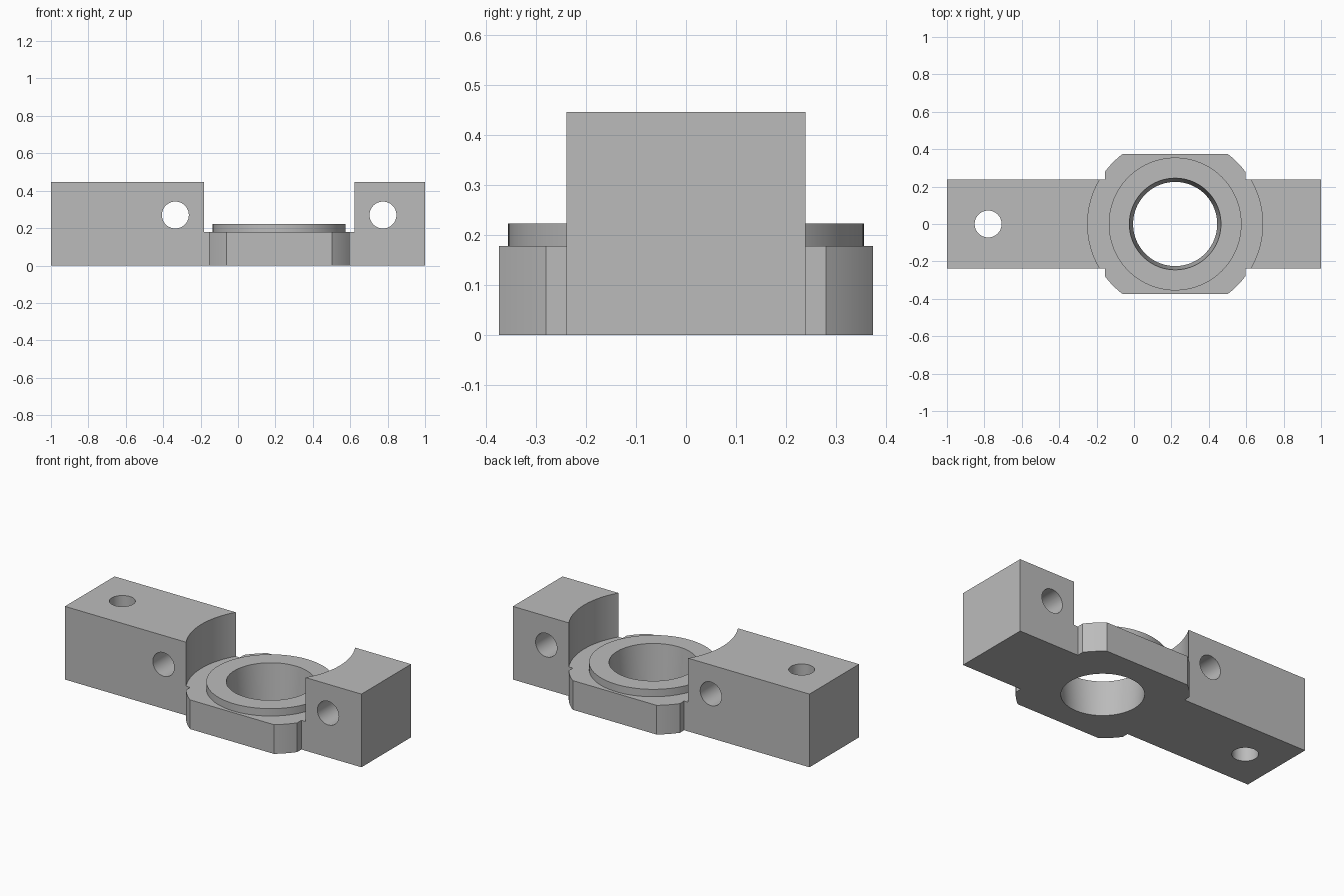
import bpy, bmesh
from math import pi, acos, asin, cos, sin, radians

cube = bpy.data.objects.get("Cube")
if cube:
    bpy.data.objects.remove(cube, do_unlink=True)

# Main sizes
CX = 0.22                                # bore centre
HALF_W, TOP = 0.239, 0.446               # beam
PLATE_TOP, COLLAR_TOP = 0.178, 0.223
SEAT_R, COLLAR_R = 0.468, 0.355
FLAT_X, FLAT_Y = 0.375, 0.373            # flats cut on the round flange
BORE_TOP, BORE_LOW = 0.245, 0.225
HOLE_R = 0.072

grey = bpy.data.materials.new("plain grey")
grey.use_nodes = True
colour = (0.5, 0.5, 0.5, 1)
grey.diffuse_color = colour
grey.node_tree.nodes["Principled BSDF"].inputs["Base Color"].default_value = colour


def make(name, bm):
    bmesh.ops.recalc_face_normals(bm, faces=bm.faces)
    mesh = bpy.data.meshes.new(name)
    bm.to_mesh(mesh)
    bm.free()
    mesh.materials.append(grey)
    obj = bpy.data.objects.new(name, mesh)
    bpy.context.collection.objects.link(obj)
    return obj


def prism(name, outline, z0, z1):
    bm = bmesh.new()
    base = bm.faces.new([bm.verts.new((x, y, z0)) for x, y in outline])
    new = bmesh.ops.extrude_face_region(bm, geom=[base])["geom"]
    bmesh.ops.translate(bm, vec=(0, 0, z1 - z0),
                        verts=[v for v in new if isinstance(v, bmesh.types.BMVert)])
    if not base.is_valid or len(bm.faces) < len(outline) + 2:
        bm.faces.new([v for v in bm.verts if v.co.z == z0])
    return make(name, bm)


def cone(name, centre, r_low, r_top, depth, segments=96, lying=False):
    bm = bmesh.new()
    bmesh.ops.create_cone(bm, cap_ends=True, segments=segments,
                          radius1=r_low, radius2=r_top, depth=depth)
    obj = make(name, bm)
    obj.location = centre
    if lying:
        obj.rotation_euler.x = pi / 2
    return obj


def combine(target, tool, operation):
    mod = target.modifiers.new(tool.name, 'BOOLEAN')
    mod.operation, mod.solver, mod.object = operation, 'EXACT', tool
    bpy.context.view_layer.objects.active = target
    bpy.ops.object.modifier_apply(modifier=mod.name)
    bpy.data.objects.remove(tool, do_unlink=True)


# Long beam with a round seat cut down to the flange level
body = prism("clamp_body", [(-1, -HALF_W), (1, -HALF_W), (1, HALF_W), (-1, HALF_W)], 0, TOP)
combine(body, cone("seat_cutter", (CX, 0, PLATE_TOP + 0.5), SEAT_R, SEAT_R, 1), 'DIFFERENCE')

# Round flange with four flats
start, end = acos(FLAT_X / SEAT_R), asin(FLAT_Y / SEAT_R)
outline = []
for quarter in range(4):
    a, b = (start, end) if quarter % 2 == 0 else (pi / 2 - end, pi / 2 - start)
    for i in range(9):
        t = quarter * pi / 2 + a + (b - a) * i / 8
        outline.append((CX + SEAT_R * cos(t), SEAT_R * sin(t)))
combine(body, prism("flange", outline, 0, PLATE_TOP), 'UNION')

# Raised collar, then the tapered bore through everything
collar_h = COLLAR_TOP - 0.1
combine(body, cone("collar", (CX, 0, 0.1 + collar_h / 2), COLLAR_R, COLLAR_R, collar_h), 'UNION')
extra = 0.1                              # bore cutter overshoot at each end
slope = (BORE_TOP - BORE_LOW) / COLLAR_TOP * extra
combine(body, cone("bore_cutter", (CX, 0, COLLAR_TOP / 2), BORE_LOW - slope,
                   BORE_TOP + slope, COLLAR_TOP + 2 * extra), 'DIFFERENCE')

# Bolt holes: two across the beam, one straight down
for x in (-0.335, 0.775):
    combine(body, cone("cross_hole", (x, 0, 0.27), HOLE_R, HOLE_R, 1, 48, True), 'DIFFERENCE')
combine(body, cone("upright_hole", (-0.78, 0, 0.2), HOLE_R, HOLE_R, 1, 48), 'DIFFERENCE')

# Smooth round walls, sharp edges
bpy.ops.object.select_all(action='DESELECT')
body.select_set(True)
bpy.context.view_layer.objects.active = body
bpy.ops.object.shade_smooth_by_angle(angle=radians(25))
